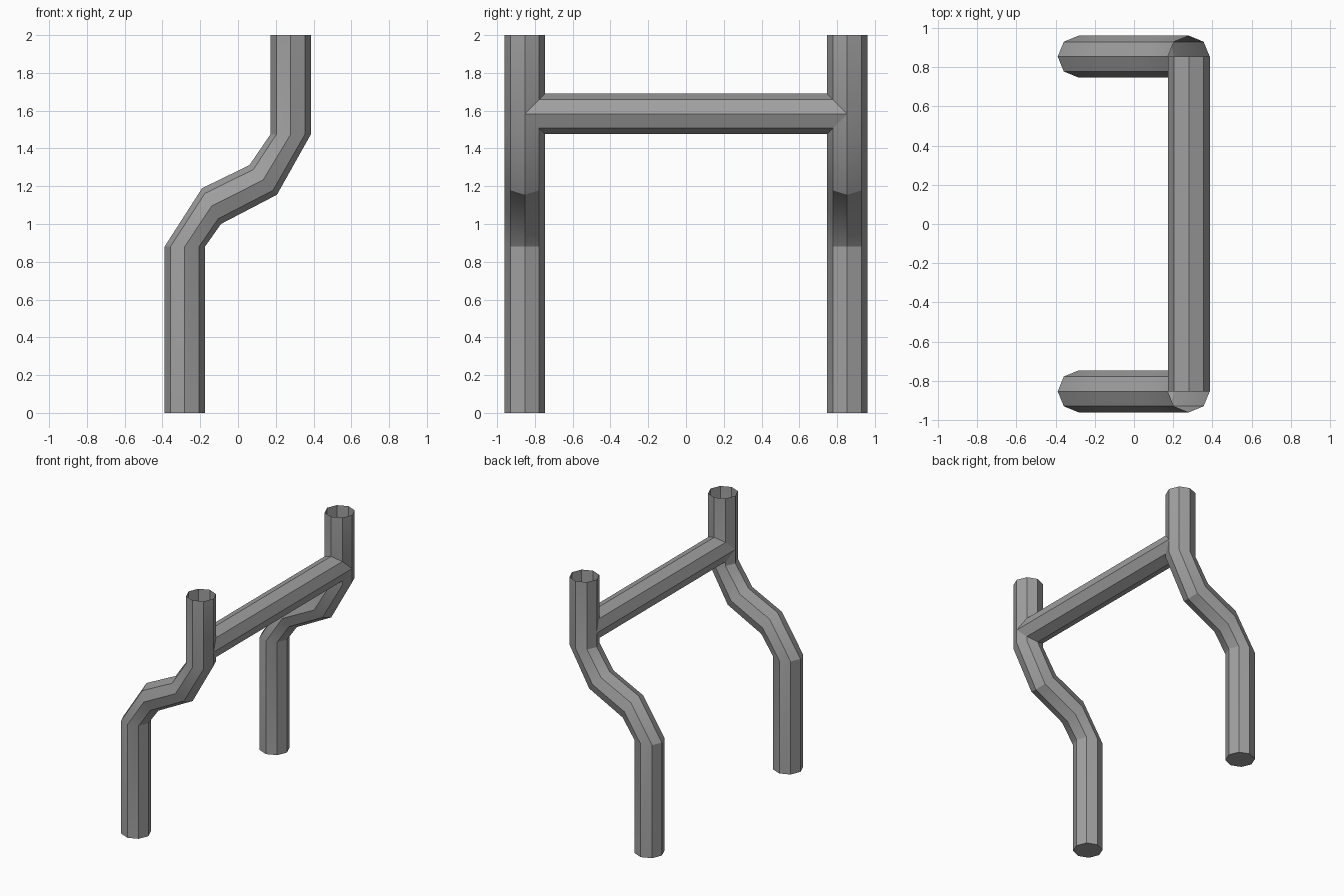
import bpy, bmesh
from math import sin, cos, pi, radians
from mathutils import Vector

cube = bpy.data.objects.get("Cube")
if cube:
    bpy.data.objects.remove(cube, do_unlink=True)

SIDES = 8
RADIUS = 0.107
LEG_Y = 0.853

grey = bpy.data.materials.new("grey metal")
grey.use_nodes = True
grey.diffuse_color = (0.35, 0.35, 0.35, 1)
grey.node_tree.nodes["Principled BSDF"].inputs["Base Color"].default_value = grey.diffuse_color


def tube(name, rings, cap_start=False):
    """Skin octagonal rings, each given as (centre, first axis, second axis)."""
    bm = bmesh.new()
    loops = []
    for centre, u, v in rings:
        angles = [2 * pi * i / SIDES for i in range(SIDES)]
        loops.append([bm.verts.new(Vector(centre) + RADIUS * (cos(a) * Vector(u) + sin(a) * Vector(v)))
                      for a in angles])
    for low, high in zip(loops, loops[1:]):
        for i in range(SIDES):
            j = (i + 1) % SIDES
            bm.faces.new((low[i], low[j], high[j], high[i]))
    if cap_start:
        bm.faces.new(loops[0][::-1])
    bmesh.ops.recalc_face_normals(bm, faces=bm.faces)
    mesh = bpy.data.meshes.new(name)
    bm.to_mesh(mesh)
    bm.free()
    mesh.materials.append(grey)
    obj = bpy.data.objects.new(name, mesh)
    bpy.context.collection.objects.link(obj)
    bpy.ops.object.select_all(action='DESELECT')
    obj.select_set(True)
    bpy.context.view_layer.objects.active = obj
    bpy.ops.object.shade_smooth_by_angle(angle=radians(30))
    return obj


# Bent legs: x, z and tilt of each ring; closed foot, open top
LEG_PATH = [(-0.282, 0, 0), (-0.282, 0.88, 0), (-0.14, 1.095, 62),
            (0.133, 1.233, 47), (0.279, 1.475, 0), (0.279, 2, 0)]
for name, y in (("front_leg", -LEG_Y), ("back_leg", LEG_Y)):
    rings = [((x, y, z), (cos(radians(t)), 0, -sin(radians(t))), (0, 1, 0))
             for x, z, t in LEG_PATH]
    tube(name, rings, cap_start=True)

# Crossbar running between the leg centres
tube("crossbar", [((0.279, y, 1.583), (1, 0, 0), (0, 0, 1)) for y in (-LEG_Y, LEG_Y)])
